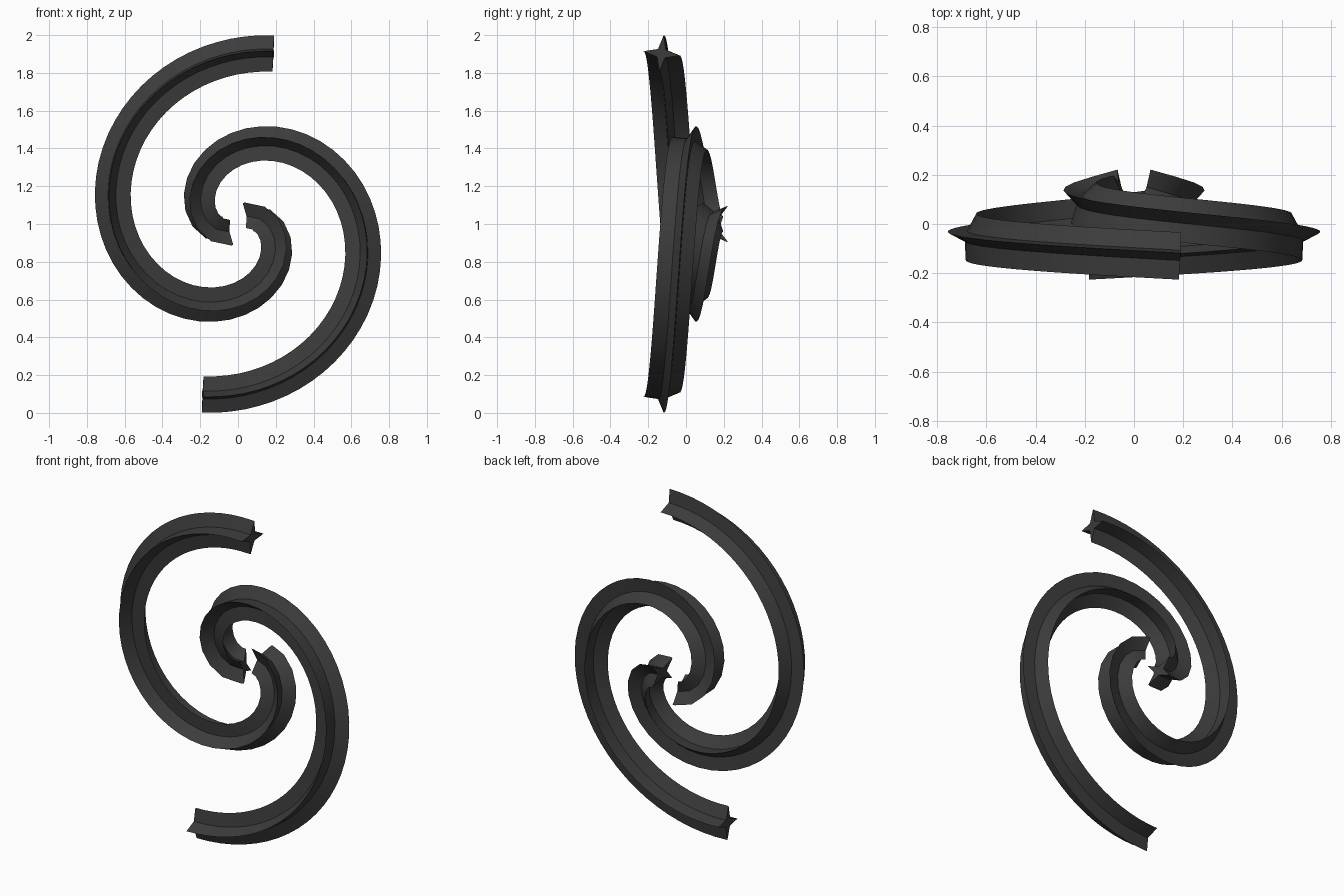
import bpy, bmesh
from math import sin, cos, pi, radians, hypot
from mathutils import Vector, Matrix

cube = bpy.data.objects.get("Cube")
if cube:
    bpy.data.objects.remove(cube)

# Dark grey material
grey = bpy.data.materials.new("dark_grey")
grey.use_nodes = True
colour = (0.045, 0.045, 0.045, 1)
grey.diffuse_color = colour
grey.node_tree.nodes["Principled BSDF"].inputs["Base Color"].default_value = colour

START, END = radians(78.3), radians(393)   # spiral sweep
R0, SHRINK = 0.922, 0.156                  # start radius, loss per radian
Y0, RISE = -0.13, 0.05                     # start depth, gain per radian
TIP, NOTCH = 0.097, 0.03                   # star section radii
STEP = 0.07                                # spacing along the spiral


def radius(a):
    return R0 - SHRINK * (a - START)


def centre(a):
    return Vector((radius(a) * cos(a), Y0 + RISE * (a - START), radius(a) * sin(a)))


def tangent(a):
    r = radius(a)
    return Vector((-SHRINK * cos(a) - r * sin(a), RISE,
                   -SHRINK * sin(a) + r * cos(a))).normalized()


def spiral_angles():
    angles = [START]
    while angles[-1] < END:
        a = angles[-1]
        angles.append(a + STEP / hypot(radius(a), SHRINK))
    angles[-1] = END
    return angles


def build_arm(name, turn):
    bm = bmesh.new()
    rings = []
    t = tangent(START)
    # Outward direction of the section, leaning a little to the back
    out = Vector((0, sin(radians(7)), cos(radians(7))))
    out = (out - t * out.dot(t)).normalized()
    for a in spiral_angles():
        # Carry the section along the path without extra twist
        new_t = tangent(a)
        out = t.rotation_difference(new_t) @ out
        t = new_t
        side = t.cross(out)
        ring = []
        for k in range(8):
            r = NOTCH if k % 2 else TIP
            ring.append(bm.verts.new(
                centre(a) + r * (cos(k * pi / 4) * out + sin(k * pi / 4) * side)))
        rings.append(ring)
    for p, q in zip(rings, rings[1:]):
        for k in range(8):
            n = (k + 1) % 8
            bm.faces.new((p[k], p[n], q[n], q[k]))
    # Star-shaped end caps
    bm.faces.new(rings[0])
    bm.faces.new(rings[-1])
    bmesh.ops.recalc_face_normals(bm, faces=bm.faces)
    bm.transform(Matrix.Translation((0, 0, 1)) @ Matrix.Rotation(turn, 4, 'Y'))
    mesh = bpy.data.meshes.new(name)
    bm.to_mesh(mesh)
    bm.free()
    mesh.materials.append(grey)
    obj = bpy.data.objects.new(name, mesh)
    bpy.context.collection.objects.link(obj)
    bpy.ops.object.select_all(action='DESELECT')
    obj.select_set(True)
    bpy.context.view_layer.objects.active = obj
    bpy.ops.object.shade_smooth_by_angle(angle=radians(30))


# Two matching arms, half a turn apart
build_arm("upper_spiral_arm", 0)
build_arm("lower_spiral_arm", pi)
